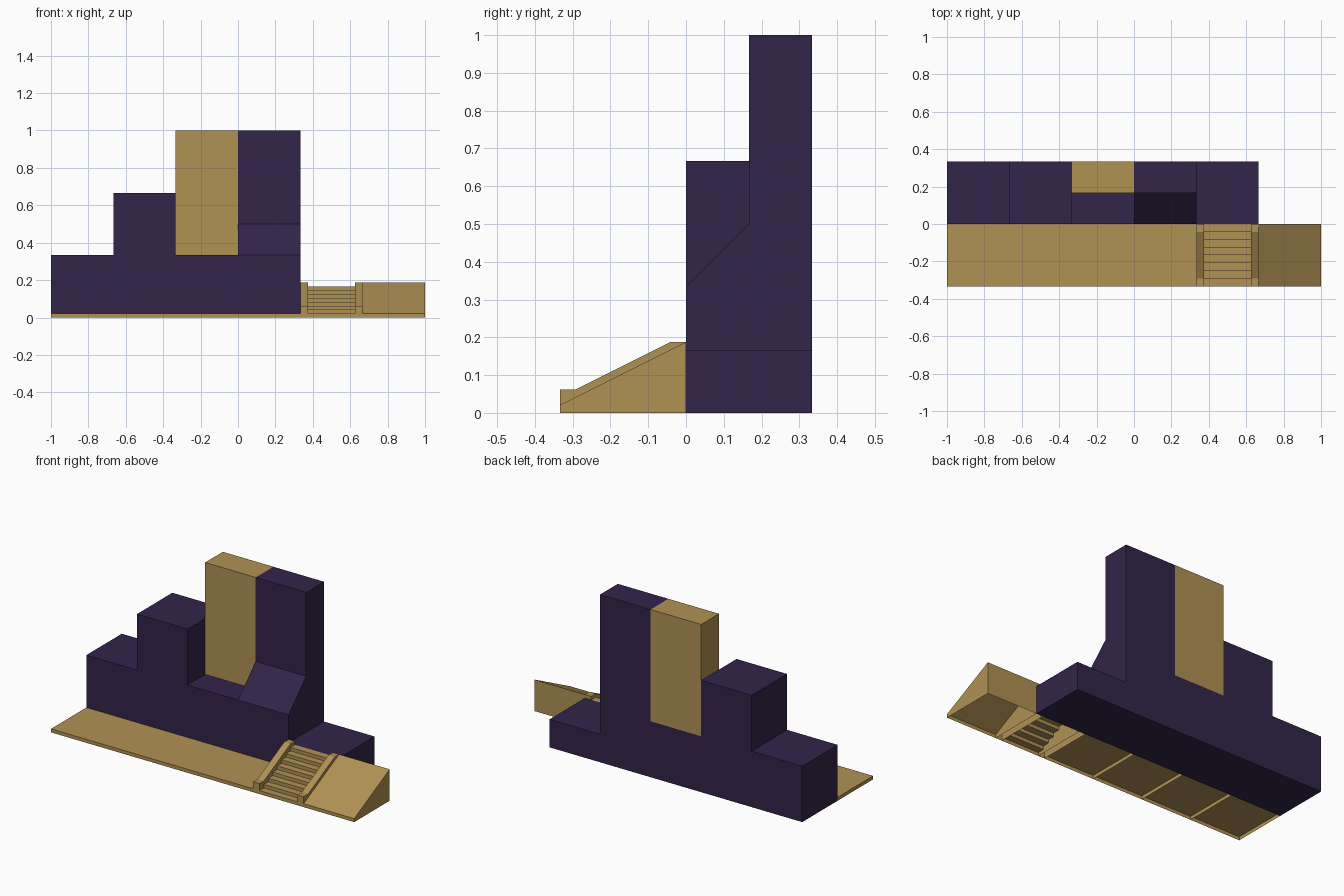
import bpy, bmesh

if "Cube" in bpy.data.objects:
    bpy.data.objects.remove(bpy.data.objects["Cube"])

U = 1 / 3      # one tile of the layout
V = 1 / 48     # one fine step (16 per tile)


def material(name, rgb):
    m = bpy.data.materials.new(name)
    m.diffuse_color = (*rgb, 1)
    m.use_nodes = True
    m.node_tree.nodes["Principled BSDF"].inputs["Base Color"].default_value = m.diffuse_color
    return m


TAN = material("tan", (0.434, 0.283, 0.089))
DARK = material("dark purple", (0.032, 0.018, 0.068))


def prism(name, x0, x1, profile, mat, open_bottom=False):
    """Extrude a (y, z) profile along x; optionally leave the underside open."""
    bm = bmesh.new()
    a = [bm.verts.new((x0, y, z)) for y, z in profile]
    b = [bm.verts.new((x1, y, z)) for y, z in profile]
    bm.faces.new(a)
    bm.faces.new(b[::-1])
    n = len(profile)
    low = min(z for _, z in profile)
    bottoms = []
    for i in range(n):
        j = (i + 1) % n
        f = bm.faces.new((a[j], a[i], b[i], b[j]))
        if open_bottom and profile[i][1] == low and profile[j][1] == low:
            bottoms.append(f)
    bmesh.ops.recalc_face_normals(bm, faces=bm.faces)
    bmesh.ops.delete(bm, geom=bottoms, context='FACES_ONLY')
    me = bpy.data.meshes.new(name)
    bm.to_mesh(me)
    bm.free()
    me.materials.append(mat)
    ob = bpy.data.objects.new(name, me)
    bpy.context.collection.objects.link(ob)
    return ob


def rect(y0, y1, z0, z1):
    return [(y0, z0), (y0, z1), (y1, z1), (y1, z0)]


# Dark blocks along the back
prism("base_block", -1, 0, rect(0, U, 0, U), DARK)
prism("middle_block", -2 * U, -U, rect(0, U, U, 2 * U), DARK, True)
prism("sloped_tower", 0, U,
      [(0, 0), (0, U), (U / 2, 1.5 * U), (U / 2, 1), (U, 1), (U, 0)], DARK)
prism("low_block", U, 2 * U, rect(0, U, 0, U / 2), DARK)

# Tan half-depth wall standing on the base
prism("tan_wall", -U, 0, rect(U / 2, U, U, 1), TAN, True)

# Thin hollow floor tiles along the front
for i in range(4):
    prism(f"floor_tile_{i + 1}", -1 + i * U, -1 + (i + 1) * U,
          rect(-U, 0, 0, V), TAN, True)

# Stairs between two rails
steps = [(-U, 0)]
for k in range(8):
    y = -U + 2 * k * V
    steps += [(y, (k + 1) * V), (y + 2 * V, (k + 1) * V)]
steps.append((0, 0))
prism("stairs", U + 2 * V, 2 * U - 2 * V, steps, TAN, True)

rail = [(-U, 0), (-U, 3 * V), (-U + 2 * V, 3 * V), (-2 * V, 9 * V), (0, 9 * V), (0, 0)]
for side, x in (("left", U), ("right", 2 * U - 2 * V)):
    prism(f"stair_rail_{side}", x, x + 2 * V, rail, TAN, True)

# Ramp at the right end
prism("ramp", 2 * U, 1, [(-U, 0), (-U, V), (0, 9 * V), (0, 0)], TAN, True)
